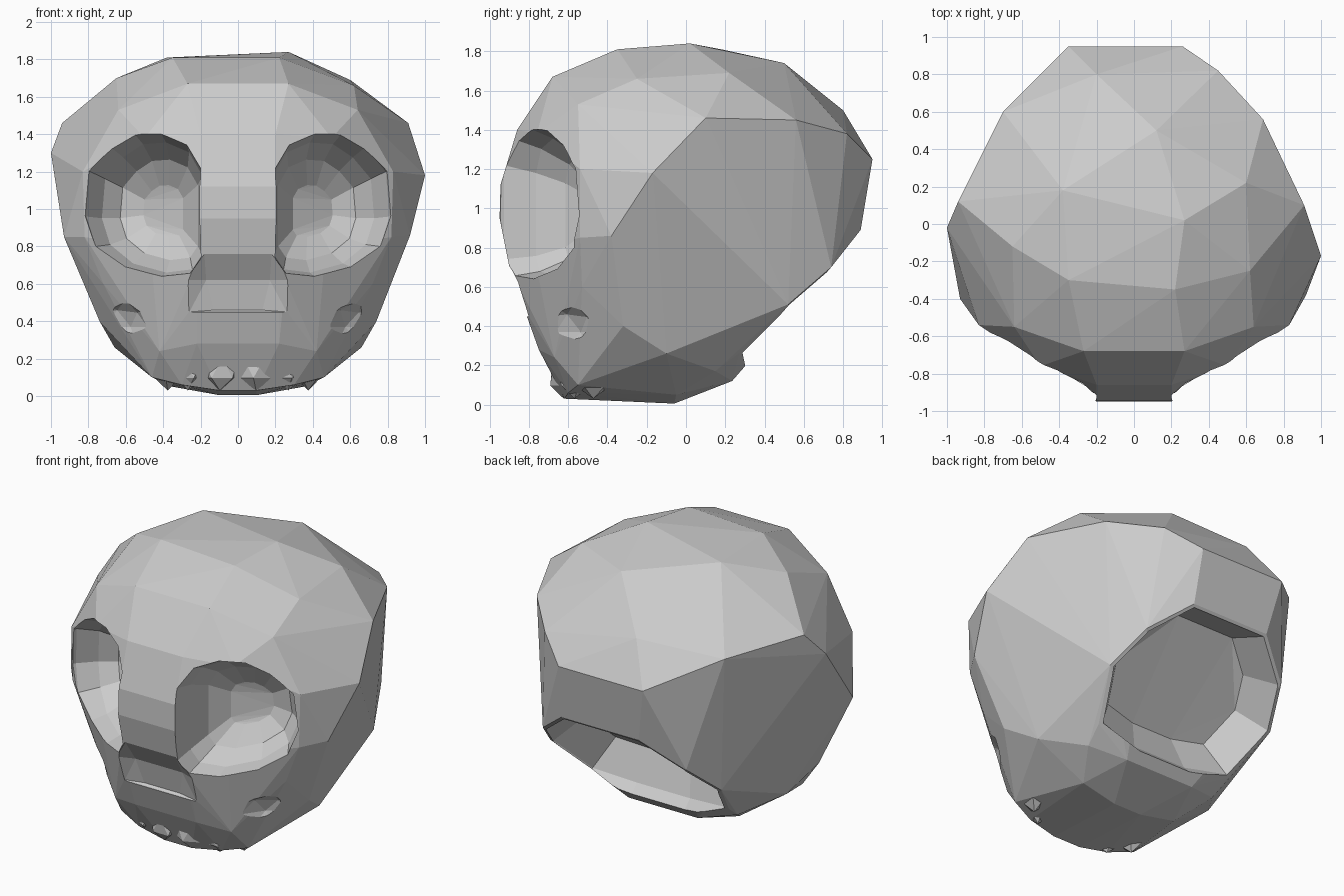
import bpy, bmesh, math
from mathutils import Vector, Matrix

if "Cube" in bpy.data.objects:
    bpy.data.objects.remove(bpy.data.objects["Cube"])


def mirrored(pts):
    return [(s * x, y, z) for x, y, z in pts for s in (1, -1)]


def finish(name, bm):
    bmesh.ops.recalc_face_normals(bm, faces=bm.faces)
    me = bpy.data.meshes.new(name)
    bm.to_mesh(me)
    bm.free()
    ob = bpy.data.objects.new(name, me)
    bpy.context.collection.objects.link(ob)
    return ob


def hull(name, pts):
    bm = bmesh.new()
    for p in pts:
        bm.verts.new(p)
    bmesh.ops.convex_hull(bm, input=bm.verts)
    loose = [v for v in bm.verts if not v.link_faces]
    bmesh.ops.delete(bm, geom=loose, context='VERTS')
    return finish(name, bm)


def ellipsoid(name, center, radii, turn=0, tilt=0, subdiv=2):
    bm = bmesh.new()
    bmesh.ops.create_icosphere(bm, subdivisions=subdiv, radius=1)
    m = (Matrix.Translation(center) @ Matrix.Rotation(turn, 4, 'Z')
         @ Matrix.Rotation(tilt, 4, 'Y') @ Matrix.Diagonal((*radii, 1)))
    bmesh.ops.transform(bm, matrix=m, verts=bm.verts)
    return finish(name, bm)


def combine(ob, tool, operation):
    mod = ob.modifiers.new("combine", 'BOOLEAN')
    mod.operation, mod.solver, mod.object = operation, 'EXACT', tool
    bpy.context.view_layer.update()
    dg = bpy.context.evaluated_depsgraph_get()
    me = bpy.data.meshes.new_from_object(ob.evaluated_get(dg))
    ob.modifiers.clear()
    ob.data = me
    bpy.data.objects.remove(tool)


# Coarse faceted vault, slightly uneven left to right
vault = [(.27, .02, 1.84), (-.35, -.3, 1.81), (-.38, .18, 1.81), (.22, -.35, 1.81),
         (.12, .5, 1.74), (-.65, -.12, 1.7), (.6, .22, 1.69), (.62, -.25, 1.66),
         (-.2, .8, 1.5), (.45, .82, 1.38), (.69, .56, 1.45), (.91, .1, 1.46),
         (1, -.17, 1.18), (.92, -.38, .86), (-.94, .12, 1.46), (-1, -.02, 1.3),
         (-.93, -.4, .85), (-.7, .6, 1.42), (-.35, .95, 1.25), (.26, .95, 1.25)]
# Brow, cheeks and rim of the base, then the upper jaw
face = [(.27, -.68, 1.67), (.64, -.55, 1.53), (.2, -.86, 1.4), (.5, -.76, 1.38),
        (.2, -.945, 1.12), (.2, -.95, .95), (.22, -.9, .7), (.24, -.82, .48),
        (.47, -.78, .8), (.83, -.54, 1.2), (.82, -.54, .85), (.72, -.53, .6),
        (.5, -.7, .58), (.74, -.32, .4), (.66, -.1, .26)]
base_rim = [(.2, .22, .22), (.5, .27, .26), (.62, .52, .51), (.52, .74, .7), (.28, .89, .89)]
jaw = [(.22, -.75, .28), (.42, -.67, .24), (.46, -.55, .1), (.3, -.6, .06),
       (.1, -.62, .03), (.35, -.05, .05), (.1, -.06, .005), (.25, .235, .12), (.48, .15, .17)]
skull = hull("skull", vault + mirrored(face + base_rim + jaw))

# Cheek hollows under the cheekbones
for s in (1, -1):
    combine(skull, ellipsoid("hollow_cutter", (s * .69, -.66, .37), (.26, .17, .17),
                             turn=s * .75), 'DIFFERENCE')

# Low tooth bumps mostly sunk into the jaw edge
for i in range(6):
    a = math.radians(-70 + 28 * i)
    tooth = ellipsoid("tooth", (.4 * math.sin(a), -.39 - .24 * math.cos(a), .15),
                      (.11, .075, .12), turn=a, subdiv=1)
    combine(skull, tooth, 'UNION')

# Eye sockets: steep inner wall, bowl narrowing inwards
outline = [(.2, .74), (.2, 1.22), (.28, 1.36), (.42, 1.42), (.56, 1.41), (.68, 1.33),
           (.79, 1.2), (.81, .96), (.76, .8), (.62, .685), (.42, .63), (.26, .65)]
axis = Vector((.3, -.95, 0))
for s in (1, -1):
    rim = [Vector((x, -.97 + .1 * x + .56 * x * x, z)) for x, z in outline]
    mid = sum(rim, Vector()) / len(rim)
    pts = []
    for scale, depth in ((1, -.3), (1, 0), (.88, .15), (.68, .27), (.35, .34)):
        for p in rim:
            q = mid + (p - mid) * scale - axis * depth
            pts.append((s * q.x, q.y, q.z - depth * .12))
    combine(skull, hull("socket_cutter", pts), 'DIFFERENCE')

# Shallow nose opening
nose = [(.22, -1.1, .78), (.29, -1.1, .62), (.27, -1.1, .44), (.18, -.91, .76),
        (.28, -.86, .62), (.17, -.82, .62), (.26, -.8, .45), (.13, -.785, .46)]
combine(skull, hull("nose_cutter", mirrored(nose)), 'DIFFERENCE')

# Recess in the base at the back
mid, inward = Vector((0, .54, .54)), Vector((0, -.7, .7))
cut = []
for p in mirrored(base_rim):
    d = Vector(p) - mid
    cut += [mid + d * .96 - inward * .22, mid + d * .96, mid + d * .74 + inward * .2]
combine(skull, hull("base_cutter", cut), 'DIFFERENCE')

for p in skull.data.polygons:
    p.use_smooth = False
